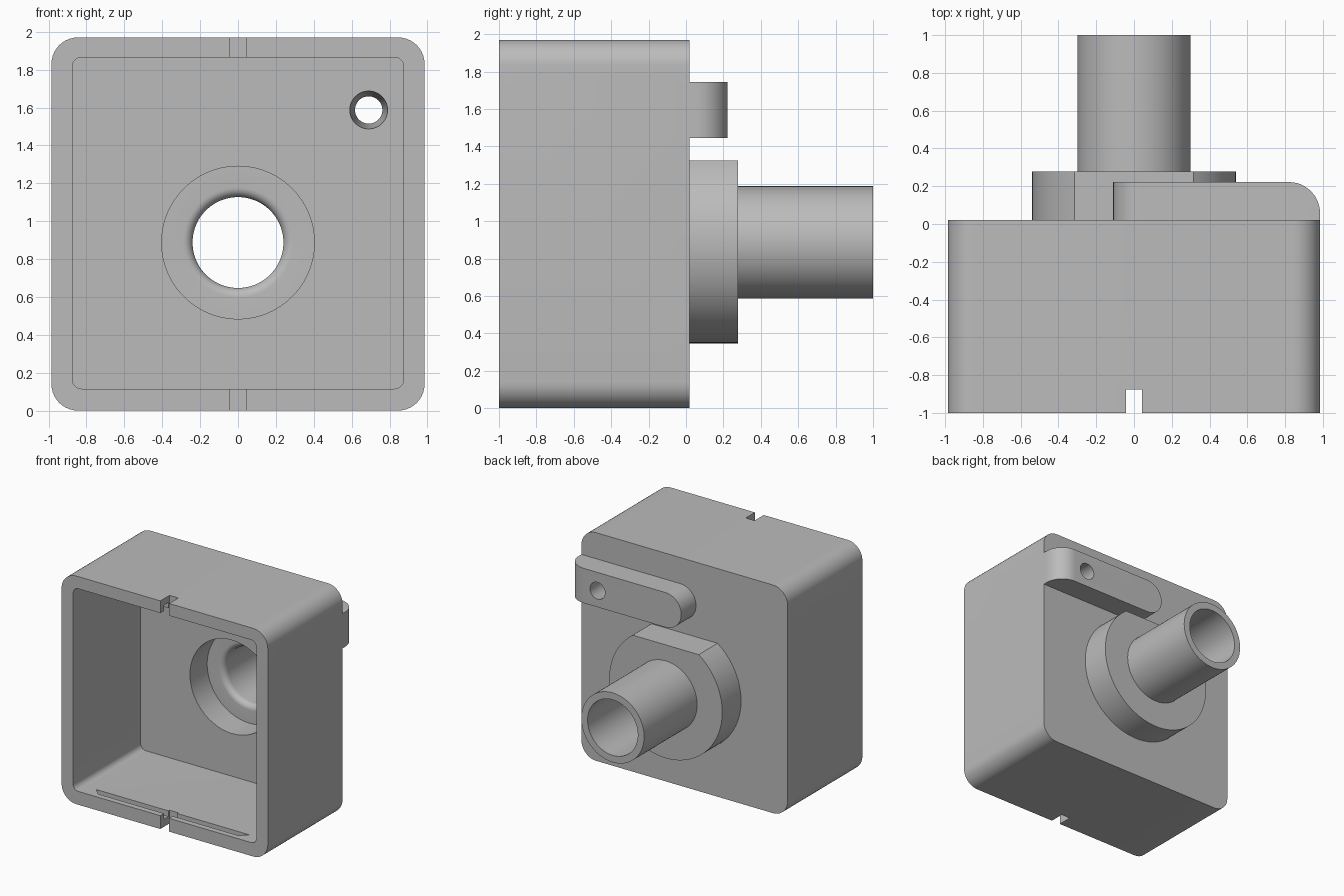
import bpy, bmesh
from math import sin, cos, pi, asin, radians

default = bpy.data.objects.get("Cube")
if default:
    bpy.data.objects.remove(default, do_unlink=True)

grey = bpy.data.materials.new("light grey")
grey.use_nodes = True
colour = (0.5, 0.5, 0.5, 1)
grey.diffuse_color = colour
grey.node_tree.nodes["Principled BSDF"].inputs["Base Color"].default_value = colour

BACK = 0.02      # rear face of the box
FLOOR = -0.08    # inner face of the rear wall
AXIS = 0.887     # height of the pipe axis


def finish(name, bm):
    bmesh.ops.recalc_face_normals(bm, faces=bm.faces)
    mesh = bpy.data.meshes.new(name)
    bm.to_mesh(mesh)
    bm.free()
    mesh.materials.append(grey)
    obj = bpy.data.objects.new(name, mesh)
    bpy.context.collection.objects.link(obj)
    return obj


def loft(name, rings):
    """Join closed rings of equal length and cap both ends."""
    bm = bmesh.new()
    loops = [[bm.verts.new(p) for p in ring] for ring in rings]
    n = len(loops[0])
    for a, b in zip(loops, loops[1:]):
        for i in range(n):
            j = (i + 1) % n
            bm.faces.new((a[i], a[j], b[j], b[i]))
    bm.faces.new(loops[0])
    bm.faces.new(loops[-1])
    return finish(name, bm)


def extrude(name, outline, y0, y1):
    return loft(name, [[(x, y, z) for x, z in outline] for y in (y0, y1)])


def arc(cx, cz, r, start, end, steps):
    return [(cx + r * cos(start + (end - start) * i / steps),
             cz + r * sin(start + (end - start) * i / steps)) for i in range(steps + 1)]


def turned(name, cx, cz, profile, sides=96):
    """Turn a (radius, y) profile around an axis along y."""
    return loft(name, [[(cx + r * cos(2 * pi * i / sides), y, cz + r * sin(2 * pi * i / sides))
                        for i in range(sides)] for r, y in profile])


def rounded_square(half, cz, r):
    pts = []
    for k, (sx, sz) in enumerate([(1, 1), (-1, 1), (-1, -1), (1, -1)]):
        pts += arc(sx * (half - r), cz + sz * (half - r), r, k * pi / 2, (k + 1) * pi / 2, 10)
    return pts


def combine(target, tool, operation):
    mod = target.modifiers.new(tool.name, 'BOOLEAN')
    mod.operation = operation
    mod.solver = 'EXACT'
    mod.object = tool
    bpy.context.view_layer.objects.active = target
    bpy.ops.object.modifier_apply(modifier=mod.name)
    bpy.data.objects.remove(tool, do_unlink=True)


# Square box with rounded long edges
MID = 0.985
housing = extrude("pipe_housing", rounded_square(MID, MID, 0.14), -1, BACK)

# Round flange with a flat top
a = asin(0.438 / 0.54)
flange = extrude("flange", arc(0, AXIS, 0.54, pi - a, 2 * pi + a, 72), FLOOR / 2, 0.277)

# Pipe
pipe = turned("pipe", 0, AXIS, [(0.3, 0.22), (0.3, 1)])

# Lug: round inner end, outer end rounded towards the rear
lug_z, lug_r = 1.595, 0.15
outline = [(MID, lug_z + lug_r)] + arc(-0.11 + lug_r, lug_z, lug_r, pi / 2, 3 * pi / 2, 24)
outline.append((MID, lug_z - lug_r))
lug = extrude("lug", outline, FLOOR / 2, 0.222)
bm = bmesh.new()
bm.from_mesh(lug.data)
corner = [e for e in bm.edges if all(v.co.x > 0.98 and v.co.y > 0.2 for v in e.verts)]
bmesh.ops.bevel(bm, geom=corner, offset=0.165, segments=12, profile=0.5, affect='EDGES')
bm.to_mesh(lug.data)
bm.free()

for part in (flange, pipe, lug):
    combine(housing, part, 'UNION')

# Open cavity at the front
cavity = extrude("cavity", rounded_square(0.875, 0.99, 0.05), -1.2, FLOOR)

# Stepped bore with a rounded lip
step, lip = 0.155, 0.05
profile = [(0.403, -0.2), (0.403, step)]
for i in range(9):
    t = i / 8 * pi / 2
    profile.append((0.24 + lip - lip * sin(t), step + lip - lip * cos(t)))
profile.append((0.24, 1.1))
bore = turned("bore", 0, AXIS, profile)

# Tapered hole through the lug
hole = turned("lug_hole", 0.69, 1.587, [(0.111, -0.2), (0.065, 0.3)], 48)

cutters = [cavity, bore, hole]

# Notches in the rim and shallow snap grooves inside, bottom and top
for z, inward in ((0.115, -1), (1.865, 1)):
    z0, z1 = sorted((z - inward * 0.05, z + inward * 0.2))
    cutters.append(extrude("notch", [(-0.042, z0), (0.042, z0), (0.042, z1), (-0.042, z1)],
                           -1.2, -0.875))
    plan = [(-0.67, -0.95), (0.67, -0.95), (0.73, -0.89), (-0.73, -0.89)]
    cutters.append(loft("groove", [[(x, y, h) for x, y in plan]
                                   for h in (z - inward * 0.03, z + inward * 0.05)]))

for cutter in cutters:
    combine(housing, cutter, 'DIFFERENCE')

# Smooth curves, sharp edges
bpy.ops.object.select_all(action='DESELECT')
housing.select_set(True)
bpy.context.view_layer.objects.active = housing
bpy.ops.object.shade_smooth_by_angle(angle=radians(30))
